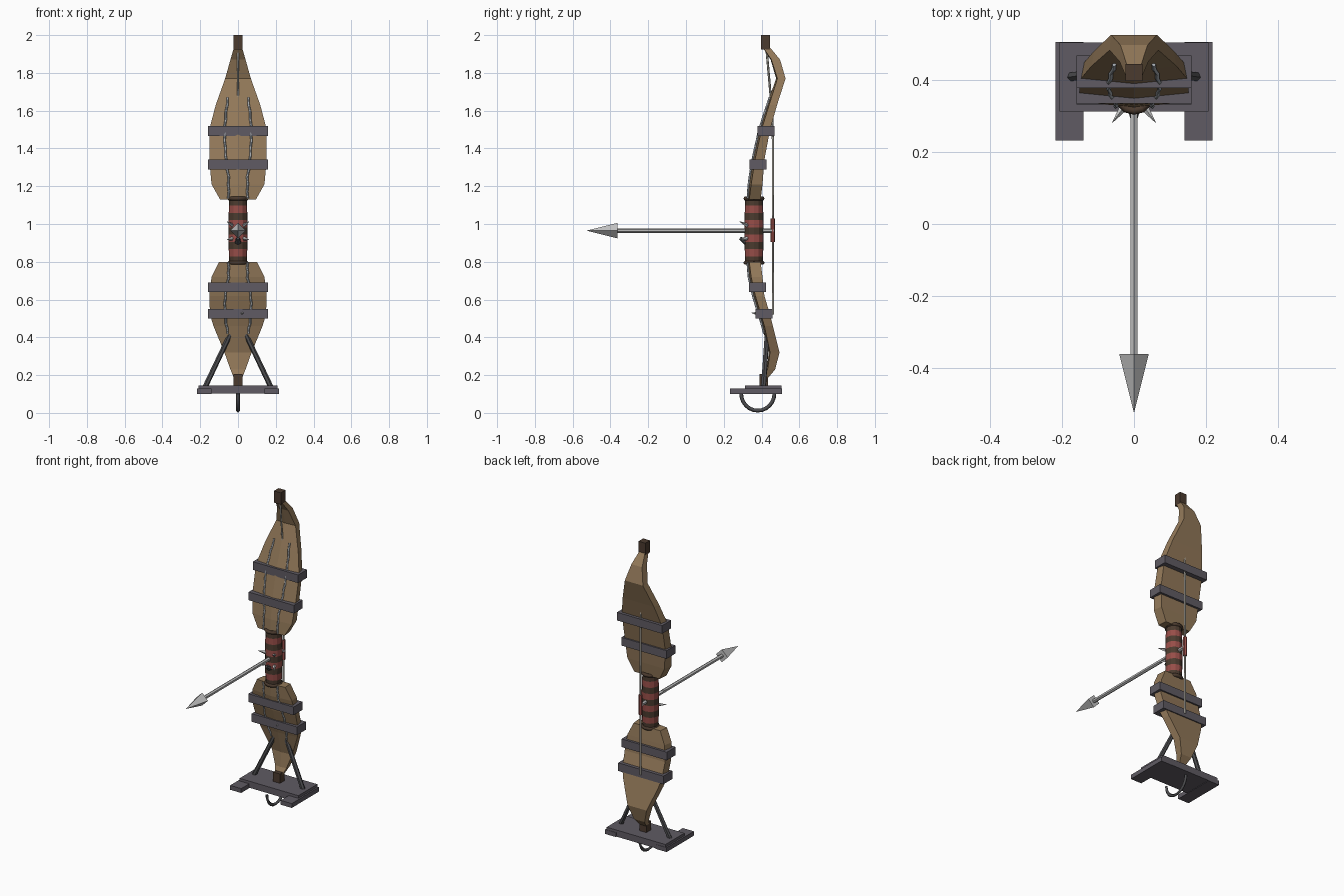
import bpy, bmesh, math
from mathutils import Vector, Matrix

if "Cube" in bpy.data.objects:
    bpy.data.objects.remove(bpy.data.objects["Cube"])


def mat(name, r, g, b):
    m = bpy.data.materials.new(name)
    m.diffuse_color = (r, g, b, 1)
    m.use_nodes = True
    m.node_tree.nodes["Principled BSDF"].inputs["Base Color"].default_value = m.diffuse_color
    return m


WOOD = mat("wood", .29, .19, .10)
DARK_WOOD = mat("dark wood", .07, .043, .028)
RED = mat("red wrap", .31, .075, .065)
IRON = mat("iron plate", .115, .105, .125)
DARK = mat("dark metal", .075, .075, .08)
STEEL = mat("bright steel", .55, .55, .55)
SHAFT = mat("shaft metal", .50, .50, .50)
CHAIN = mat("chain metal", .38, .41, .44)
STRING = mat("string", .45, .43, .38)


def finish(name, bm, *mats):
    bmesh.ops.recalc_face_normals(bm, faces=bm.faces[:])
    me = bpy.data.meshes.new(name)
    bm.to_mesh(me)
    bm.free()
    for m in mats:
        me.materials.append(m)
    ob = bpy.data.objects.new(name, me)
    bpy.context.collection.objects.link(ob)
    return ob


def box(name, x0, x1, y0, y1, z0, z1, m):
    bm = bmesh.new()
    c = Matrix.Translation(((x0 + x1) / 2, (y0 + y1) / 2, (z0 + z1) / 2))
    bmesh.ops.create_cube(bm, size=1, matrix=c @ Matrix.Diagonal((x1 - x0, y1 - y0, z1 - z0, 1)))
    return finish(name, bm, m)


def rod(name, a, b, r0, r1, m, sides=6, spin=0):
    a, b = Vector(a), Vector(b)
    d = b - a
    rot = d.to_track_quat('Z', 'Y').to_matrix().to_4x4()
    bm = bmesh.new()
    bmesh.ops.create_cone(bm, cap_ends=True, segments=sides, radius1=r0, radius2=r1, depth=d.length,
                          matrix=Matrix.Translation((a + b) / 2) @ rot @ Matrix.Rotation(spin, 4, 'Z'))
    return finish(name, bm, m)


def tube(name, pts, r, m, res=0):
    cu = bpy.data.curves.new(name, 'CURVE')
    cu.dimensions = '3D'
    cu.bevel_depth, cu.bevel_resolution = r, res
    cu.use_fill_caps = True
    sp = cu.splines.new('POLY')
    sp.points.add(len(pts) - 1)
    for p, co in zip(sp.points, pts):
        p.co = (*co, 1)
    cu.materials.append(m)
    ob = bpy.data.objects.new(name, cu)
    bpy.context.collection.objects.link(ob)
    return ob


def ring(name, z, R, r, y=.36):
    pts = [(R * math.cos(t * math.pi / 6), y + R * math.sin(t * math.pi / 6), z) for t in range(13)]
    return tube(name, pts, r, DARK_WOOD, 1)


# limb stations: z, half width, front y, back y
UPPER = [(1.13, .095, .335, .395), (1.21, .14, .345, .405), (1.34, .152, .365, .415),
         (1.50, .152, .40, .445), (1.63, .118, .44, .482), (1.77, .068, .484, .527),
         (1.87, .04, .452, .498), (1.94, .02, .405, .44)]
LOWER = [(.80, .10, .335, .395), (.72, .14, .345, .405), (.62, .152, .367, .415),
         (.52, .148, .397, .445), (.46, .13, .415, .46), (.32, .072, .445, .495),
         (.23, .04, .432, .472), (.18, .02, .405, .43)]


def limb(name, stations):
    # ridged flat limb lofted through its stations
    bm = bmesh.new()
    rows = []
    for z, w, f, b in stations:
        sec = [(-w, f), (0, f - .1 * w), (w, f), (w * .94, b), (-w * .94, b)]
        rows.append([bm.verts.new((x, y, z)) for x, y in sec])
    for p, q in zip(rows, rows[1:]):
        for i in range(5):
            j = (i + 1) % 5
            bm.faces.new((p[i], p[j], q[j], q[i]))
    bm.faces.new(rows[0])
    bm.faces.new(rows[-1])
    return finish(name, bm, WOOD)


limb("upper_limb", UPPER)
limb("lower_limb", LOWER)
box("upper_tip", -.024, .024, .398, .445, 1.925, 2.0, DARK_WOOD)
box("lower_tip", -.024, .024, .39, .435, .14, .205, DARK_WOOD)

# iron straps around the limbs
for i, (z, y) in enumerate([(1.4925, .424), (1.315, .38), (.665, .378), (.525, .412)]):
    box(f"strap_{i}", -.16, .16, y - .045, y + .045, z - .026, z + .026, IRON)

# striped grip
bm = bmesh.new()
rows, n, bands = [], 12, 9
for k in range(bands + 1):
    r = .046 + .005 * math.sin(math.pi * k / bands)
    rows.append([bm.verts.new((r * math.cos(2 * math.pi * i / n), .36 + r * math.sin(2 * math.pi * i / n),
                               .79 + .345 * k / bands)) for i in range(n)])
for k in range(bands):
    for i in range(n):
        j = (i + 1) % n
        f = bm.faces.new((rows[k][i], rows[k][j], rows[k + 1][j], rows[k + 1][i]))
        f.material_index = k % 2
bm.faces.new(rows[0])
bm.faces.new(rows[-1])
finish("grip", bm, DARK_WOOD, RED)
ring("grip_ring_top", 1.135, .045, .011)
ring("grip_ring_bottom", .795, .045, .011)

# bowstring and its red serving
tube("bowstring", [(0, .425, 1.94), (0, .455, 1.60), (0, .46, 1.45), (0, .46, .52)], .006, STRING)
rod("string_serving", (0, .46, .905), (0, .46, 1.03), .012, .012, RED)

# arrow with four sided head
rod("arrow_shaft", (0, .465, .965), (0, -.37, .965), .012, .012, SHAFT)
rod("arrow_head", (0, -.362, .965), (0, -.527, .965), .041, 0, STEEL, 4)
rod("arrow_rest", (0, .33, .90), (0, .285, .925), .022, .008, DARK)

# spikes on the grip and lower limb
for s in (-1, 1):
    for z, dz in ((.99, .025), (.925, -.01)):
        rod("grip_spike", (s * .025, .33, z), (s * .062, .28, z + dz), .013, 0, STEEL, 4)
rod("limb_spike", (.015, .385, .525), (.03, .345, .53), .012, 0, STEEL, 4)


def chain(name, stations, za, zb, s):
    # thin chain hugging the ridged front of the limb
    st = sorted(stations)
    pts, n = [], 14
    for k in range(n + 1):
        t = k / n
        z = za + (zb - za) * t
        x = .05 + .02 * math.sin(math.pi * min(1, t * 1.2 + .05)) + .002 * (-1) ** k
        for p, q in zip(st, st[1:]):
            if p[0] <= z <= q[0]:
                u = (z - p[0]) / (q[0] - p[0])
                w, f = p[1] + u * (q[1] - p[1]), p[2] + u * (q[2] - p[2])
        pts.append((s * x, f - .1 * max(w - x, 0) - .004, z))
    return tube(name, pts, .006, CHAIN)


for s in (-1, 1):
    chain("upper_chain", UPPER, 1.67, 1.135, s)
    chain("lower_chain", LOWER, .42, .795, s)
    # struts and front feet
    rod("strut", (s * .175, .41, .135), (s * .035, .43, .43), .014, .013, DARK)
    box("base_foot", *sorted((s * .14, s * .218)), .232, .507, .10, .128, IRON)

# base plate with hook below
box("base_plate", -.208, .208, .313, .505, .103, .145, IRON)
tube("base_hook", [(0, .38 + .088 * math.cos(a), .102 + .09 * math.sin(a))
                   for a in [math.pi + math.pi * i / 12 for i in range(13)]], .01, DARK)
